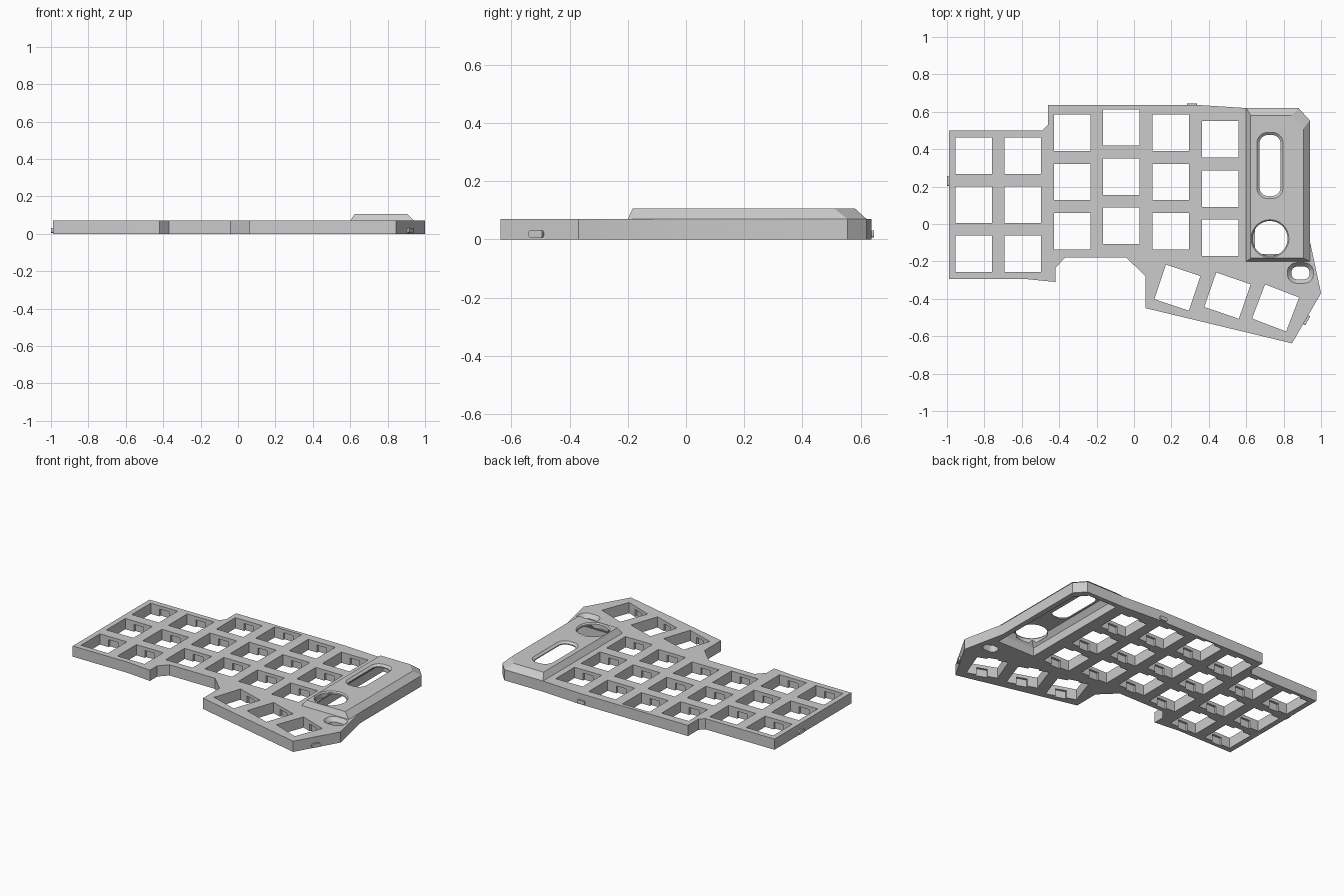
import bpy, bmesh, math
from mathutils import Matrix, Vector

cube = bpy.data.objects.get("Cube")
if cube:
    bpy.data.objects.remove(cube, do_unlink=True)

grey = bpy.data.materials.new("light_grey_plastic")
grey.use_nodes = True
COLOR = (0.6, 0.6, 0.6, 1)
grey.diffuse_color = COLOR
grey.node_tree.nodes["Principled BSDF"].inputs["Base Color"].default_value = COLOR


def add_loft(bm, levels):
    """Close a solid through matching outlines given as (z, points)."""
    rings = [[bm.verts.new((x, y, z)) for x, y in pts] for z, pts in levels]
    for a, b in zip(rings, rings[1:]):
        n = len(a)
        for i in range(n):
            j = (i + 1) % n
            bm.faces.new((a[i], a[j], b[j], b[i]))
    bm.faces.new(rings[0][::-1])
    bm.faces.new(rings[-1])


def make(name, solids):
    bm = bmesh.new()
    for levels in solids:
        add_loft(bm, levels)
    bmesh.ops.recalc_face_normals(bm, faces=bm.faces)
    mesh = bpy.data.meshes.new(name)
    bm.to_mesh(mesh)
    bm.free()
    mesh.materials.append(grey)
    obj = bpy.data.objects.new(name, mesh)
    bpy.context.collection.objects.link(obj)
    return obj


def rounded(cx, cy, hw, hh, r, steps=8):
    """Rounded rectangle outline."""
    pts = []
    for k, (sx, sy) in enumerate(((1, 1), (-1, 1), (-1, -1), (1, -1))):
        for i in range(steps + 1):
            a = math.pi / 2 * (k + i / steps)
            pts.append((cx + sx * (hw - r) + r * math.cos(a),
                        cy + sy * (hh - r) + r * math.sin(a)))
    return pts


def circle(cx, cy, r, n=48):
    return [(cx + r * math.cos(2 * math.pi * i / n),
             cy + r * math.sin(2 * math.pi * i / n)) for i in range(n)]


def turned_box(cx, cy, hw, hh, angle):
    rot = Matrix.Rotation(math.radians(angle), 2)
    return [tuple(rot @ Vector((x, y)) + Vector((cx, cy)))
            for x, y in ((-hw, -hh), (hw, -hh), (hw, hh), (-hw, hh))]


def block(x0, x1, y0, y1, c):
    """Rectangle with its back corner on the +x side cut off by c."""
    return [(x0, y0), (x1, y0), (x1, y1 - c * 1.1), (x1 - c, y1), (x0, y1)]


def cut(obj, cutters):
    bpy.context.view_layer.objects.active = obj
    for c in cutters:
        mod = obj.modifiers.new("cut", 'BOOLEAN')
        mod.operation = 'DIFFERENCE'
        mod.solver = 'EXACT'
        mod.object = c
        bpy.ops.object.modifier_apply(modifier=mod.name)


T = 0.07      # body thickness
TOP = 0.106   # top of raised cover

# Case body
outline = [(-.99, .50), (-.49, .50), (-.46, .53), (-.46, .637), (.33, .637),
           (.60, .62), (.88, .62), (.94, .554), (.94, -.09), (1, -.37),
           (.845, -.638), (.062, -.45), (.062, -.28), (-.04, -.18), (-.37, -.18),
           (-.42, -.235), (-.42, -.31), (-.59, -.293), (-.99, -.293)]
body = make("case_body", [[(0, outline), (T, outline)]])

# Raised cover with sloping sides
cover = make("raised_cover", [[(T, block(.60, .94, -.20, .62, .06)),
                               (TOP, block(.624, .905, -.183, .58, .065))]])

# Key windows: six staggered columns and a thumb row
keys = []
for col, y_top in enumerate((.366, .366, .487, .516, .487, .452)):
    for row in range(3):
        keys.append((-.858 + .2636 * col, y_top - .2625 * row, 0))
keys += [(.232, -.34, -18.5), (.5, -.383, -19), (.757, -.449, -21)]

H = .0975
windows = make("window_cutter", [[(-.1, p), (.2, p)] for p in
                                 (turned_box(x, y, H, H, a) for x, y, a in keys)])
# Clip notches under the top skin of each window
notches = make("notch_cutter", [[(-.1, p), (.048, p)] for p in
                                (turned_box(x, y, .035, H + .014, a) for x, y, a in keys)])

# Hollow under the raised cover
wide, narrow = block(.635, .905, -.17, .59, .06), block(.66, .875, -.15, .555, .06)
pocket = make("pocket_cutter", [[(-.1, wide), (.055, wide), (.088, narrow)]])

# Display slot and round opening with bevelled rims
slot_in, slot_out = rounded(.727, .313, .056, .163, .045), rounded(.727, .313, .07, .177, .058)
slot = make("slot_cutter", [[(-.1, slot_in), (.094, slot_in), (TOP, slot_out), (.2, slot_out)]])
knob_in, knob_out = circle(.727, -.078, .094), circle(.727, -.078, .101)
knob = make("knob_cutter", [[(-.1, knob_in), (.098, knob_in), (TOP, knob_out), (.2, knob_out)]])

# Small funnel-shaped button opening
port_in, port_out = rounded(.89, -.262, .048, .034, .03), rounded(.89, -.262, .07, .055, .05)
port = make("port_cutter", [[(-.1, port_in), (.045, port_in), (T, port_out), (.2, port_out)]])

cut(body, (windows, notches, pocket, port))
cut(cover, (pocket, slot, knob))
for c in (windows, notches, pocket, slot, knob, port):
    bpy.data.objects.remove(c, do_unlink=True)

# Small latch tabs on the outer walls
tab_shape = rounded(0, 0, .027, .0125, .008, 4)
for name, x, y, angle in (("side_tab", -.99, .23, 90), ("back_tab", .31, .635, 0),
                          ("thumb_tab", .92, -.513, 60)):
    tab = make(name, [[(-.01, tab_shape), (.01, tab_shape)]])
    tab.location = (x, y, .018)
    tab.rotation_euler = (math.pi / 2, 0, math.radians(angle))

# Smooth the rounded rims, keep hard edges crisp
for obj in (body, cover):
    bpy.ops.object.select_all(action='DESELECT')
    obj.select_set(True)
    bpy.context.view_layer.objects.active = obj
    bpy.ops.object.shade_smooth_by_angle(angle=math.radians(20))
